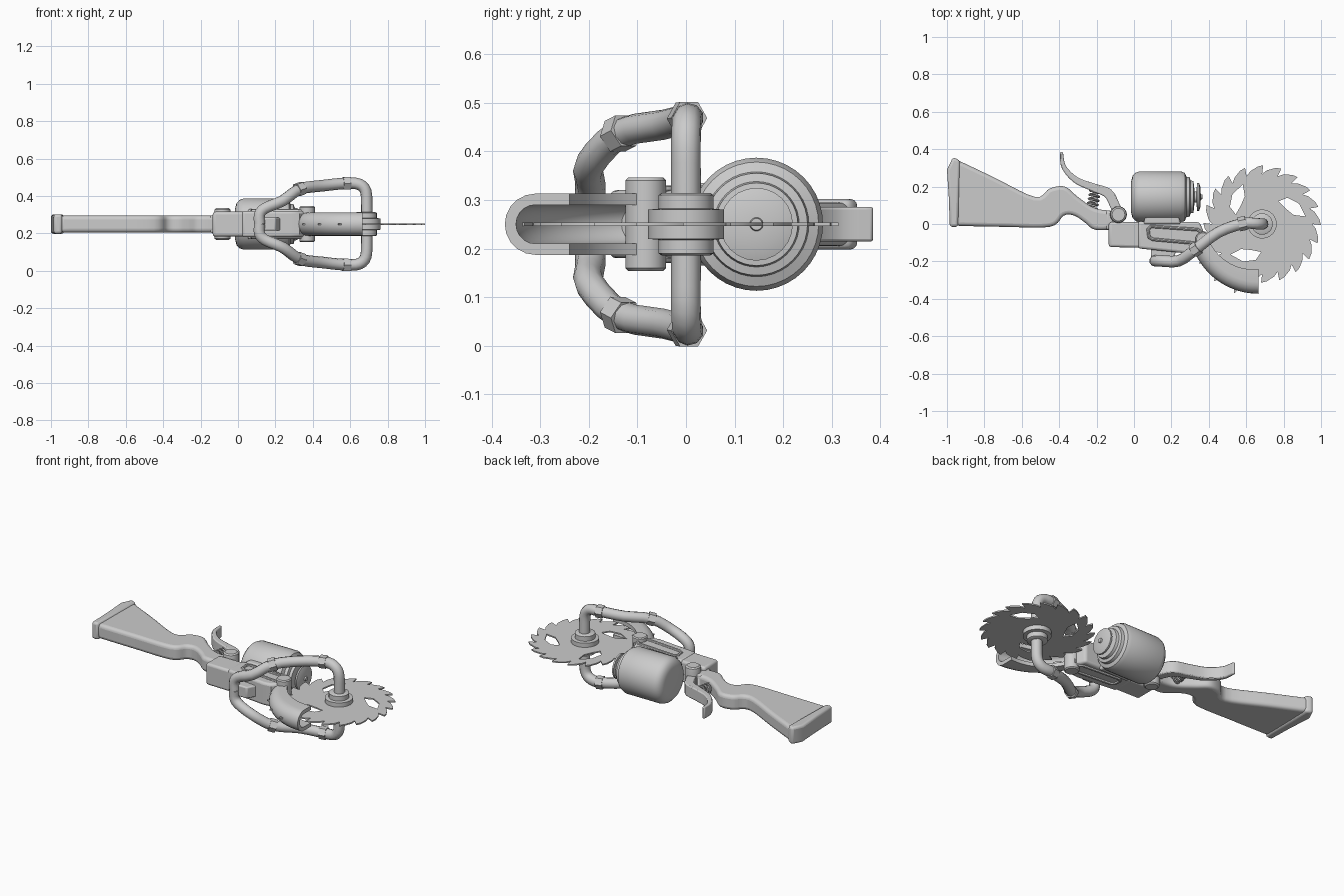
import bpy, bmesh
from math import sin, cos, pi, radians
from mathutils import Vector, Matrix

cube = bpy.data.objects.get("Cube")
if cube:
    bpy.data.objects.remove(cube)

MID = 0.25          # mirror plane height
HUB = (0.685, 0.0)  # blade centre

grey = bpy.data.materials.new("plain grey")
grey.use_nodes = True
grey.diffuse_color = (0.6, 0.6, 0.6, 1)
grey.node_tree.nodes["Principled BSDF"].inputs["Base Color"].default_value = (0.6, 0.6, 0.6, 1)


def activate(ob):
    bpy.ops.object.select_all(action='DESELECT')
    ob.select_set(True)
    bpy.context.view_layer.objects.active = ob


def finish(name, bm, bevel=0, segs=3, angle=35):
    bmesh.ops.recalc_face_normals(bm, faces=bm.faces)
    me = bpy.data.meshes.new(name)
    bm.to_mesh(me)
    bm.free()
    ob = bpy.data.objects.new(name, me)
    bpy.context.collection.objects.link(ob)
    me.materials.append(grey)
    activate(ob)
    if bevel:
        mod = ob.modifiers.new("rounding", 'BEVEL')
        mod.width, mod.segments = bevel, segs
        mod.limit_method, mod.angle_limit = 'ANGLE', radians(50)
    bpy.ops.object.shade_smooth_by_angle(angle=radians(angle))
    return ob


def spline(pts, n=5):
    """Smooth path through the points."""
    v = [Vector(p) for p in pts]
    v = [2 * v[0] - v[1]] + v + [2 * v[-1] - v[-2]]
    out = []
    for a, b, c, d in zip(v, v[1:], v[2:], v[3:]):
        for i in range(n):
            t = i / n
            out.append(0.5 * (2 * b + (c - a) * t + (2 * a - 5 * b + 4 * c - d) * t ** 2
                              + (3 * b - a - 3 * c + d) * t ** 3))
    return out + [v[-2]]


def slab(name, outline, half, bevel=0, segs=3, z=MID):
    """Plan outline extruded evenly about height z."""
    bm = bmesh.new()
    f = bm.faces.new([bm.verts.new((p[0], p[1], z - half)) for p in outline])
    top = bmesh.ops.extrude_face_region(bm, geom=[f])["geom"]
    bmesh.ops.translate(bm, vec=(0, 0, 2 * half), verts=[g for g in top if isinstance(g, bmesh.types.BMVert)])
    return finish(name, bm, bevel, segs)


def lathe(name, profile, centre, axis='Z', n=32):
    """Revolve (along, radius) pairs about an axis."""
    bm = bmesh.new()
    rings = [[bm.verts.new((r * cos(2 * pi * i / n), r * sin(2 * pi * i / n), a)) for i in range(n)]
             for a, r in profile]
    for p, q in zip(rings, rings[1:]):
        for i in range(n):
            bm.faces.new((p[i], p[(i + 1) % n], q[(i + 1) % n], q[i]))
    bm.faces.new(rings[0])
    bm.faces.new(rings[-1])
    if axis == 'X':
        bmesh.ops.rotate(bm, matrix=Matrix.Rotation(pi / 2, 3, 'Y'), verts=bm.verts)
    bmesh.ops.translate(bm, vec=centre, verts=bm.verts)
    return finish(name, bm)


def tube(name, pts, radius, res=3, cyclic=False):
    cu = bpy.data.curves.new(name, 'CURVE')
    cu.dimensions, cu.bevel_depth, cu.bevel_resolution, cu.use_fill_caps = '3D', radius, res, True
    sp = cu.splines.new('POLY')
    sp.points.add(len(pts) - 1)
    for q, p in zip(sp.points, pts):
        q.co = (*p, 1)
    sp.use_cyclic_u = cyclic
    return from_curve(name, cu)


def from_curve(name, cu):
    ob = bpy.data.objects.new(name, cu)
    bpy.context.collection.objects.link(ob)
    cu.materials.append(grey)
    activate(ob)
    bpy.ops.object.convert(target='MESH')
    bpy.ops.object.shade_smooth_by_angle(angle=radians(40))
    return bpy.context.object


def flip(p):
    return (p[0], p[1], 2 * MID - p[2])


# Shoulder stock and butt pad
upper = spline([(-0.95, 0.345), (-0.75, 0.25), (-0.53, 0.145), (-0.45, 0.19), (-0.37, 0.2),
                (-0.3, 0.145), (-0.21, 0.085), (-0.11, 0.07)])
lower = spline([(-0.11, -0.03), (-0.21, -0.03), (-0.265, 0.01), (-0.32, 0.045), (-0.375, 0.045),
                (-0.45, -0.015), (-0.7, -0.015), (-0.95, -0.01)])
slab("stock", upper + lower, 0.045, 0.022, 4)
slab("butt_pad", [(-0.985, -0.015), (-0.94, -0.015), (-0.935, 0.16), (-0.93, 0.34), (-0.968, 0.357),
                  (-1.0, 0.29), (-0.99, 0.14)], 0.052, 0.014)

# Receiver and fore body
slab("receiver", [(-0.135, 0.01), (0.04, 0.01), (0.04, -0.127), (-0.135, -0.123)], 0.066, 0.014)
slab("receiver_collar", [(-0.15, 0.07), (-0.11, 0.07), (-0.11, -0.03), (-0.15, -0.03)], 0.047, 0.01)
slab("fore_body", [(0.02, 0.015), (0.35, 0.01), (0.385, -0.07), (0.33, -0.15), (0.28, -0.157),
                   (0.02, -0.13)], 0.07, 0.014)
frame = [(0.09, -0.013), (0.34, -0.03), (0.36, -0.045), (0.37, -0.09), (0.355, -0.105),
         (0.1, -0.082), (0.08, -0.07), (0.075, -0.03)]
for side, s in (("upper", 1), ("lower", -1)):
    tube(side + "_panel_frame", [(x, y, MID + s * 0.071) for x, y in frame], 0.009, 2, True)
    lathe(side + "_body_bolt", [(0, 0.042), (s * 0.09, 0.042), (s * 0.096, 0.036)], (0.37, -0.083, MID), n=20)

# Canister, its saddle and its end cap
lathe("canister", [(-0.015, 0.085), (-0.008, 0.112), (0.008, 0.129), (0.03, 0.137), (0.25, 0.137),
                   (0.272, 0.128), (0.28, 0.108), (0.298, 0.105), (0.302, 0.088), (0.318, 0.085),
                   (0.324, 0.03), (0.345, 0.03)], (0, 0.145, MID), 'X', 40)
lathe("canister_cap", [(0.335, 0.05), (0.338, 0.075), (0.348, 0.075), (0.356, 0.05),
                       (0.357, 0.014), (0.365, 0.012)], (0, 0.145, MID), 'X', 24)
slab("canister_saddle", [(0.05, 0.0), (0.25, 0.0), (0.23, 0.08), (0.07, 0.08)], 0.08, 0.01)

# Lever with pivot and return spring
path = spline([(-0.388, 0.385), (-0.375, 0.305), (-0.31, 0.235), (-0.215, 0.195), (-0.14, 0.165),
               (-0.105, 0.105), (-0.08, 0.04)])
left, right = [], []
for i, p in enumerate(path):
    t = (path[min(i + 1, len(path) - 1)] - path[max(i - 1, 0)]).normalized()
    w = 0.008 + 0.018 * min(1, i / 20)
    left.append(p + w * Vector((-t.y, t.x)))
    right.append(p - w * Vector((-t.y, t.x)))
slab("lever", left + right[::-1], 0.036, 0.006, 2)
lathe("lever_pivot", [(-0.085, 0.034), (-0.078, 0.042), (-0.06, 0.045), (0.06, 0.045), (0.078, 0.042),
                      (0.085, 0.034)], (-0.083, 0.05, MID), n=24)
turns, steps = 5, 14
tube("lever_spring", [(-0.225 + 0.02 * i / (turns * steps) + 0.027 * cos(2 * pi * i / steps),
                       0.08 + 0.11 * i / (turns * steps), MID + 0.027 * sin(2 * pi * i / steps))
                      for i in range(turns * steps + 1)], 0.006, 2)

# Toothed blade with three cut-outs
cu = bpy.data.curves.new("blade", 'CURVE')
cu.dimensions, cu.fill_mode, cu.extrude = '2D', 'BOTH', 0.004
TEETH = 20
rim = []
for k in range(TEETH):
    for r, a in ((0.268, 0), (0.314, -0.06), (0.308, 0.25), (0.288, 0.72)):
        rim.append((r, 2 * pi * (k + a) / TEETH))
loops = [rim]
for mid in (130, 24, 238):
    loops.append([(r, radians(mid + a)) for r, a in
                  ((0.235, -14), (0.225, 5), (0.195, 22), (0.15, 30), (0.15, 10), (0.175, -8))])
for loop in loops:
    sp = cu.splines.new('POLY')
    sp.points.add(len(loop) - 1)
    for q, (r, a) in zip(sp.points, loop):
        q.co = (HUB[0] + r * cos(a), HUB[1] + r * sin(a), 0, 1)
    sp.use_cyclic_u = True
from_curve("blade", cu).location.z = MID
lathe("blade_hub", [(-0.064, 0.05), (-0.06, 0.057), (-0.032, 0.057), (-0.03, 0.078), (0.03, 0.078),
                    (0.032, 0.057), (0.06, 0.057), (0.064, 0.05)], (*HUB, MID), n=24)

# Curved blade guard, open towards the hub
bm = bmesh.new()
arc = [radians(90 - 18 * i) for i in range(11)]
outer = [(0.31 + 0.063 * cos(a), 0.063 * sin(a)) for a in arc]
inner = [(0.31 + 0.04 * cos(a), 0.04 * sin(a)) for a in reversed(arc)]
rows = []
for i in range(15):
    a, lip = radians(188 + 82 * i / 14), 0.285 - 0.045 * i / 14
    prof = [(lip, 0.063)] + outer + [(lip, -0.063), (lip, -0.04)] + inner + [(lip, 0.04)]
    rows.append([bm.verts.new((0.665 + r * cos(a), r * sin(a), MID + z)) for r, z in prof])
n = len(rows[0])
for p, q in zip(rows, rows[1:]):
    for i in range(n):
        bm.faces.new((p[i], p[(i + 1) % n], q[(i + 1) % n], q[i]))
bm.faces.new(rows[0])
bm.faces.new(rows[-1])
finish("blade_guard", bm)
for k, deg in enumerate((212, 230, 248)):
    slab("guard_spike_%d" % (k + 1), [(HUB[0] + r * cos(radians(deg + d)), r * sin(radians(deg + d)))
                                      for r, d in ((0.35, -4), (0.4, 0), (0.35, 4))], 0.004)

# Pipe yoke holding the blade from both sides
arm = [(0.115, -0.197, MID), (0.115, -0.197, 0.3), (0.145, -0.197, 0.335), (0.24, -0.197, 0.375),
       (0.33, -0.135, 0.437), (0.45, -0.045, 0.455), (0.58, 0.002, 0.468), (0.65, 0.002, 0.462),
       (0.683, 0, 0.425), (0.688, 0, 0.35), (0.688, 0, 0.27)]
for side, f in (("upper", lambda p: p), ("lower", flip)):
    tube(side + "_yoke_arm", [f(p) for p in spline(arm, 3)], 0.031)
    for tag, i in (("rear", 4), ("front", 6)):
        c = Vector(arm[i])
        d = (Vector(arm[i + 1]) - Vector(arm[i - 1])).normalized() * 0.02
        tube("%s_%s_yoke_collar" % (side, tag), [f(c - d), f(c + d)], 0.038, 1)
slab("yoke_mount", [(0.09, -0.2), (0.2, -0.2), (0.24, -0.12), (0.09, -0.12)], 0.035, 0.008)
